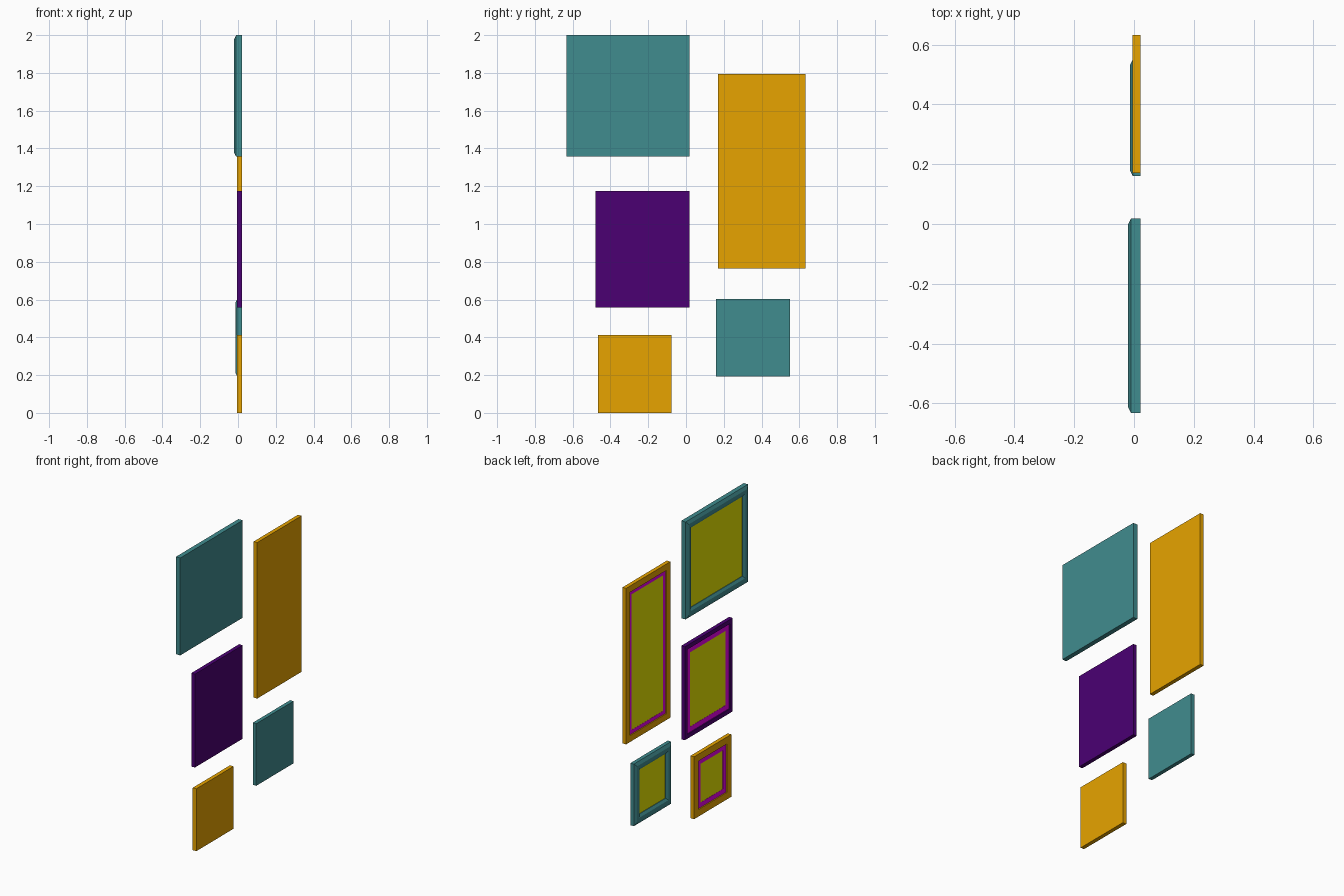
import bpy
import bmesh

cube = bpy.data.objects.get("Cube")
if cube:
    bpy.data.objects.remove(cube, do_unlink=True)


def make_material(name, color):
    mat = bpy.data.materials.new(name)
    mat.use_nodes = True
    mat.diffuse_color = (*color, 1)
    mat.node_tree.nodes["Principled BSDF"].inputs["Base Color"].default_value = (*color, 1)
    return mat


teal = make_material("teal", (0.051, 0.262, 0.275))
amber = make_material("amber", (0.8, 0.37, 0.0))
purple = make_material("purple", (0.07, 0.0, 0.171))
yellow = make_material("yellow", (0.8, 0.78, 0.0))
magenta = make_material("magenta", (0.8, 0.0, 0.8))


def rect_loft(name, rect, profile, material):
    """Solid from nested rectangles; each profile step is (inset, x)."""
    y0, y1, z0, z1 = rect
    bm = bmesh.new()
    rings = []
    for inset, x in profile:
        corners = ((y0 + inset, z0 + inset), (y1 - inset, z0 + inset),
                   (y1 - inset, z1 - inset), (y0 + inset, z1 - inset))
        rings.append([bm.verts.new((x, y, z)) for y, z in corners])
    for a, b in zip(rings, rings[1:]):
        for i in range(4):
            j = (i + 1) % 4
            bm.faces.new((a[i], a[j], b[j], b[i]))
    bm.faces.new(rings[0])
    bm.faces.new(rings[-1])
    bmesh.ops.recalc_face_normals(bm, faces=bm.faces)
    mesh = bpy.data.meshes.new(name)
    bm.to_mesh(mesh)
    bm.free()
    mesh.materials.append(material)
    obj = bpy.data.objects.new(name, mesh)
    bpy.context.collection.objects.link(obj)


BACK = 0.021


def picture(name, rect, inset, x):
    # Thin picture plate resting in its tray
    rect_loft(name + "_picture", rect, [(inset, x + 0.002), (inset, x)], yellow)


def bevelled_frame(name, rect, front, material):
    # Deep frame with sloped outer and inner edges
    border = 0.058
    floor = front + 0.016
    rect_loft(name + "_frame", rect,
              [(0, BACK), (0, front + 0.01), (0.02, front), (0.042, front),
               (border, front + 0.01), (border, floor)], material)
    picture(name, rect, border, floor - 0.002)


def matted_frame(name, rect, border, mat_width, material):
    # Flat frame with a coloured mat around the picture
    front, floor, mat_x = -0.005, 0.006, 0.002
    inner = border + mat_width
    rect_loft(name + "_frame", rect,
              [(0, BACK), (0, front), (border, front), (border, floor)], material)
    rect_loft(name + "_mat", rect,
              [(border, floor), (border, mat_x), (inner, mat_x), (inner, mat_x + 0.002)],
              magenta)
    picture(name, rect, inner, mat_x + 0.001)


# Wall arrangement: rectangles are (y min, y max, z min, z max)
bevelled_frame("large_teal", (-0.633, 0.019, 1.357, 2.0), -0.02, teal)
bevelled_frame("small_teal", (0.16, 0.55, 0.193, 0.603), -0.014, teal)
matted_frame("tall_amber", (0.17, 0.633, 0.765, 1.795), 0.042, 0.025, amber)
matted_frame("middle_purple", (-0.48, 0.019, 0.558, 1.175), 0.028, 0.035, purple)
matted_frame("small_amber", (-0.465, -0.077, 0.0, 0.412), 0.046, 0.032, amber)
